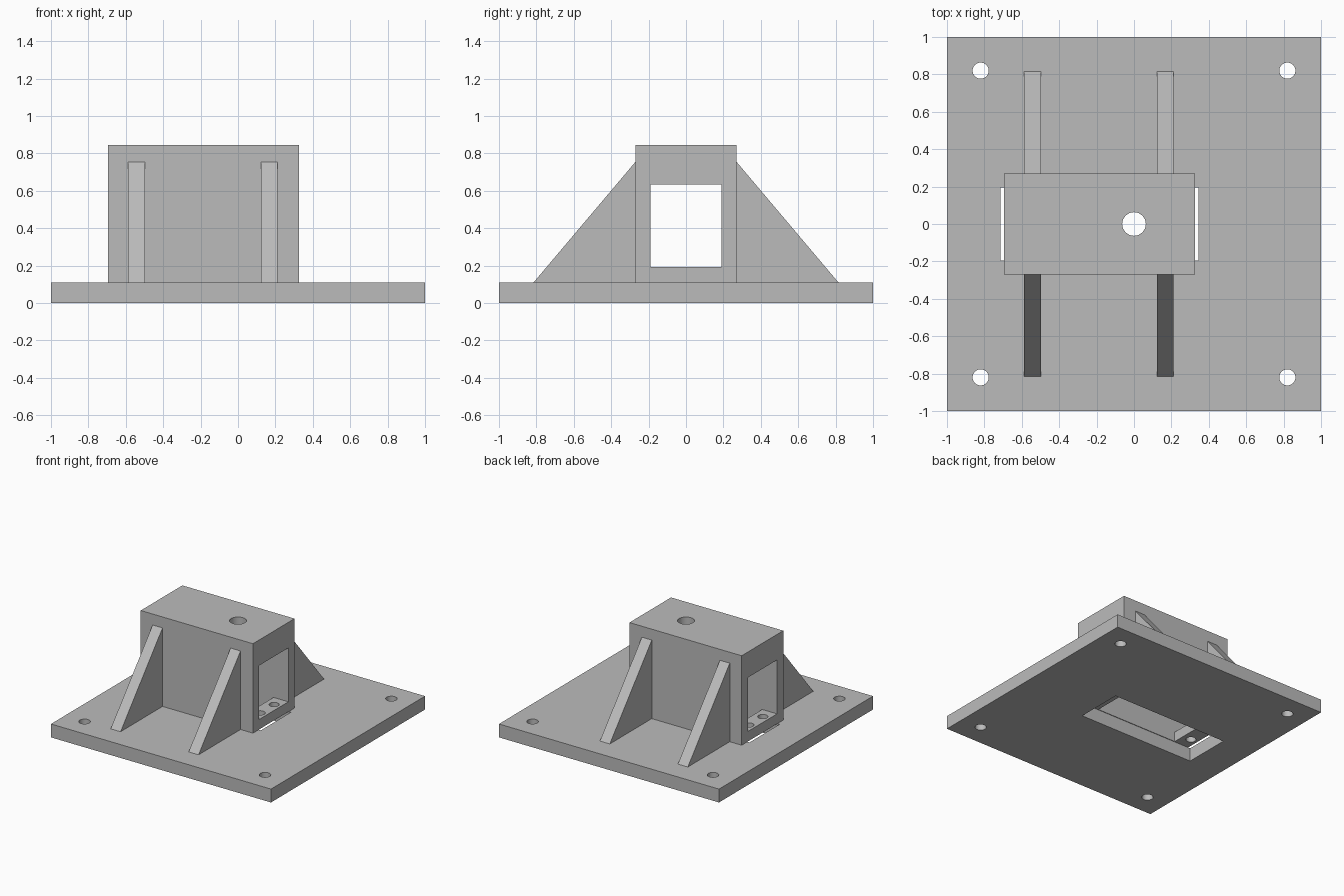
import bpy, bmesh, math
from mathutils import Matrix, Vector

if "Cube" in bpy.data.objects:
    bpy.data.objects.remove(bpy.data.objects["Cube"], do_unlink=True)

grey = bpy.data.materials.new("machined grey")
grey.use_nodes = True
colour = (0.5, 0.5, 0.5, 1)
grey.diffuse_color = colour
grey.node_tree.nodes["Principled BSDF"].inputs["Base Color"].default_value = colour


def finish(name, bm):
    bmesh.ops.recalc_face_normals(bm, faces=bm.faces)
    mesh = bpy.data.meshes.new(name)
    bm.to_mesh(mesh)
    bm.free()
    mesh.materials.append(grey)
    obj = bpy.data.objects.new(name, mesh)
    bpy.context.collection.objects.link(obj)
    return obj


def block(name, low, high):
    low, high = Vector(low), Vector(high)
    bm = bmesh.new()
    place = Matrix.Translation((low + high) / 2) @ Matrix.Diagonal((*(high - low), 1))
    bmesh.ops.create_cube(bm, size=1, matrix=place)
    return finish(name, bm)


def drill(x, y, z, radius, depth):
    bm = bmesh.new()
    bmesh.ops.create_cone(bm, cap_ends=True, segments=32, radius1=radius, radius2=radius,
                          depth=depth, matrix=Matrix.Translation((x, y, z)))
    return finish("drill_cutter", bm)


def activate(obj):
    bpy.ops.object.select_all(action="DESELECT")
    obj.select_set(True)
    bpy.context.view_layer.objects.active = obj


def cut(obj, cutters):
    for cutter in cutters:
        activate(obj)
        mod = obj.modifiers.new("cut", "BOOLEAN")
        mod.operation = "DIFFERENCE"
        mod.solver = "EXACT"
        mod.object = cutter
        bpy.ops.object.modifier_apply(modifier=mod.name)
        bpy.data.objects.remove(cutter, do_unlink=True)
    activate(obj)
    bpy.ops.object.shade_smooth_by_angle(angle=math.radians(30))


def rib(name, x0, x1, side):
    # triangular gusset, its upright edge sunk a little into the housing wall
    profile = [(0.25, TOP), (0.815, TOP), (0.27, 0.755), (0.25, 0.755)]
    bm = bmesh.new()
    face = bm.faces.new([bm.verts.new((x0, side * y, z)) for y, z in profile])
    swept = bmesh.ops.extrude_face_region(bm, geom=[face])["geom"]
    bmesh.ops.translate(bm, vec=(x1 - x0, 0, 0),
                        verts=[v for v in swept if isinstance(v, bmesh.types.BMVert)])
    return finish(name, bm)


TOP = 0.11          # top of the base plate
LEFT, RIGHT = -0.695, 0.325   # housing ends along x

# Base plate with long slot and corner bolt holes
plate = block("base_plate", (-1, -1, 0), (1, 1, TOP))
slot = block("slot_cutter", (LEFT - 0.02, -0.195, -0.1), (RIGHT + 0.02, 0.195, 0.3))
corners = [drill(x, y, 0, 0.043, 1) for x in (-0.82, 0.82) for y in (-0.82, 0.82)]
cut(plate, [slot] + corners)

# Housing: through tunnel, open floor between two end tabs, top bore, tab holes
housing = block("housing", (LEFT, -0.27, TOP), (RIGHT, 0.27, 0.845))
tunnel = block("tunnel_cutter", (-1, -0.19, 0.192), (1, 0.19, 0.635))
floor_gap = block("floor_cutter", (LEFT + 0.135, -0.19, 0), (RIGHT - 0.135, 0.19, 0.4))
bore = drill(0, 0, 0.8, 0.063, 0.6)
tab_holes = [drill(x, y, 0.1, 0.038, 0.4)
             for x in (LEFT + 0.06, RIGHT - 0.06) for y in (-0.09, 0.09)]
cut(housing, [tunnel, floor_gap, bore] + tab_holes)

# Four gusset ribs
for end, x0, x1 in (("right", -0.587, -0.497), ("left", 0.122, 0.212)):
    for place, side in (("front", -1), ("back", 1)):
        rib(f"{place}_{end}_rib", x0, x1, side)
